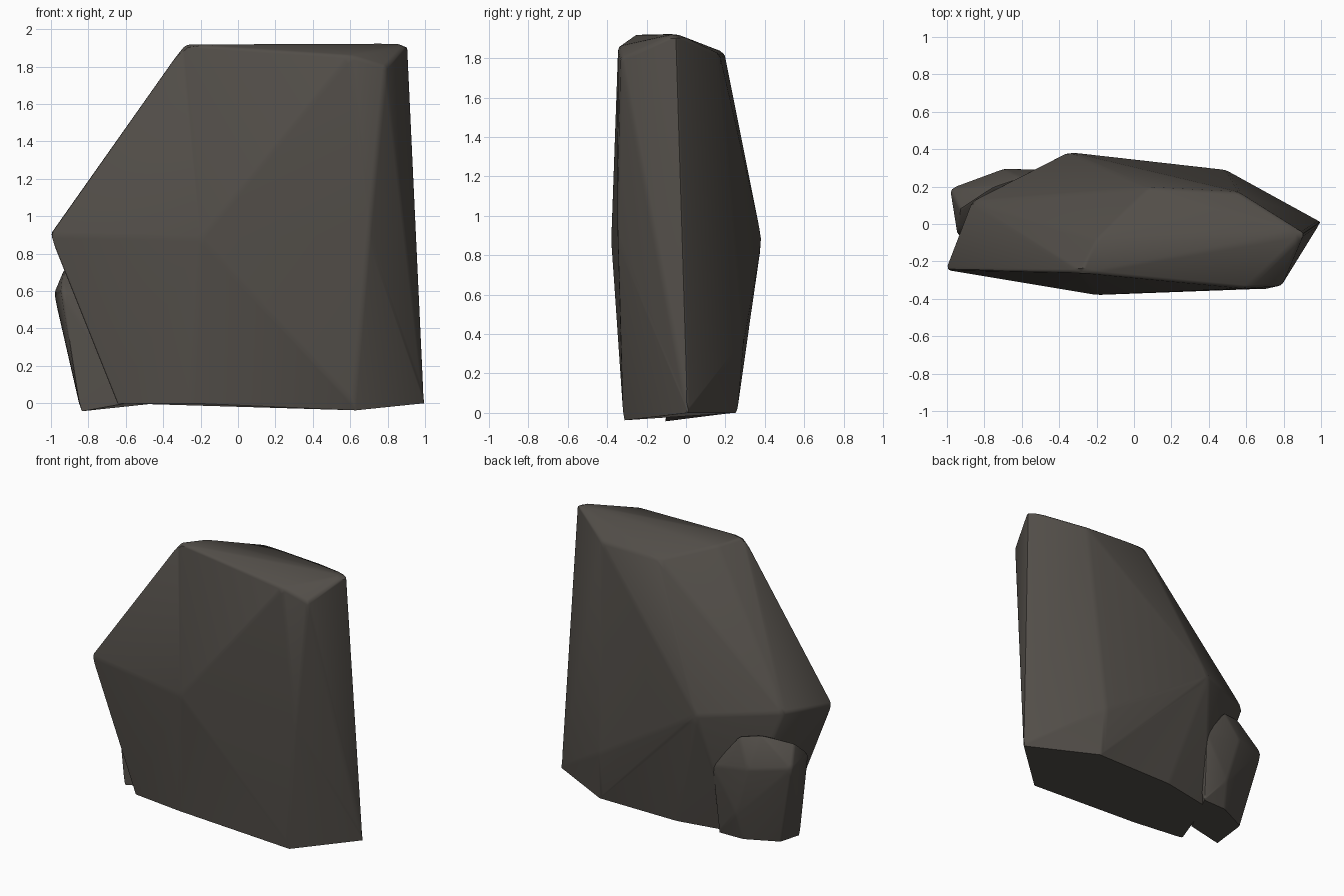
import bpy, bmesh, math

if "Cube" in bpy.data.objects:
    bpy.data.objects.remove(bpy.data.objects["Cube"])

stone = bpy.data.materials.new("dark grey stone")
stone.diffuse_color = (0.085, 0.076, 0.066, 1)
stone.use_nodes = True
stone.node_tree.nodes["Principled BSDF"].inputs["Base Color"].default_value = stone.diffuse_color


def rock(name, corners, edge):
    """Faceted boulder: hull around corner points with softly worn edges."""
    bm = bmesh.new()
    for c in corners:
        bm.verts.new(c)
    res = bmesh.ops.convex_hull(bm, input=bm.verts[:])
    loose = [v for v in bm.verts if not v.link_faces]
    bmesh.ops.delete(bm, geom=loose, context='VERTS')
    bmesh.ops.dissolve_limit(bm, angle_limit=math.radians(3),
                             verts=bm.verts[:], edges=bm.edges[:])
    # wear every edge except those touching the ground
    worn = [e for e in bm.edges if max(v.co.z for v in e.verts) > 0.01]
    bmesh.ops.bevel(bm, geom=worn, offset=edge, segments=2, profile=0.5,
                    affect='EDGES', clamp_overlap=True)
    bmesh.ops.recalc_face_normals(bm, faces=bm.faces[:])
    me = bpy.data.meshes.new(name)
    bm.to_mesh(me)
    bm.free()
    me.materials.append(stone)
    ob = bpy.data.objects.new(name, me)
    bpy.context.collection.objects.link(ob)
    bpy.ops.object.select_all(action='DESELECT')
    ob.select_set(True)
    bpy.context.view_layer.objects.active = ob
    bpy.ops.object.shade_smooth_by_angle(angle=math.radians(35))
    return ob


# large standing slab
rock("main_boulder", [
    # ground outline
    (-0.65, -0.26, 0), (-0.25, -0.31, 0), (0.62, -0.32, 0), (1.0, 0.01, 0),
    (0.5, 0.26, 0), (-0.1, 0.25, 0), (-0.5, 0.18, 0),
    # widest belt
    (-1.01, -0.245, 0.9), (-0.2, -0.38, 0.88), (0.7, -0.35, 0.9),
    (-0.35, 0.385, 0.88), (-0.87, 0.12, 0.94), (0.49, 0.29, 0.35),
    # crown
    (-0.29, -0.26, 1.92), (0.6, -0.345, 1.86), (0.79, -0.33, 1.8),
    (0.91, -0.05, 1.925), (0.56, 0.17, 1.82), (0.08, 0.195, 1.83),
    (-0.2, -0.08, 1.9),
], 0.018)

# small stone leaning on the back left foot
rock("small_boulder", [
    (-0.85, -0.1, 0), (-0.85, 0.12, 0), (-0.62, 0.23, 0), (-0.43, 0.24, 0),
    (-0.6, -0.1, 0),
    (-0.985, 0.19, 0.59), (-0.945, -0.06, 0.6), (-0.93, 0.08, 0.72),
    (-0.7, 0.295, 0.55), (-0.55, 0.295, 0.5), (-0.41, 0.29, 0.5),
    (-0.6, 0.25, 0.75), (-0.75, 0.2, 0.78), (-0.6, 0.28, 0.2),
    (-0.5, 0.0, 0.5),
], 0.015)
